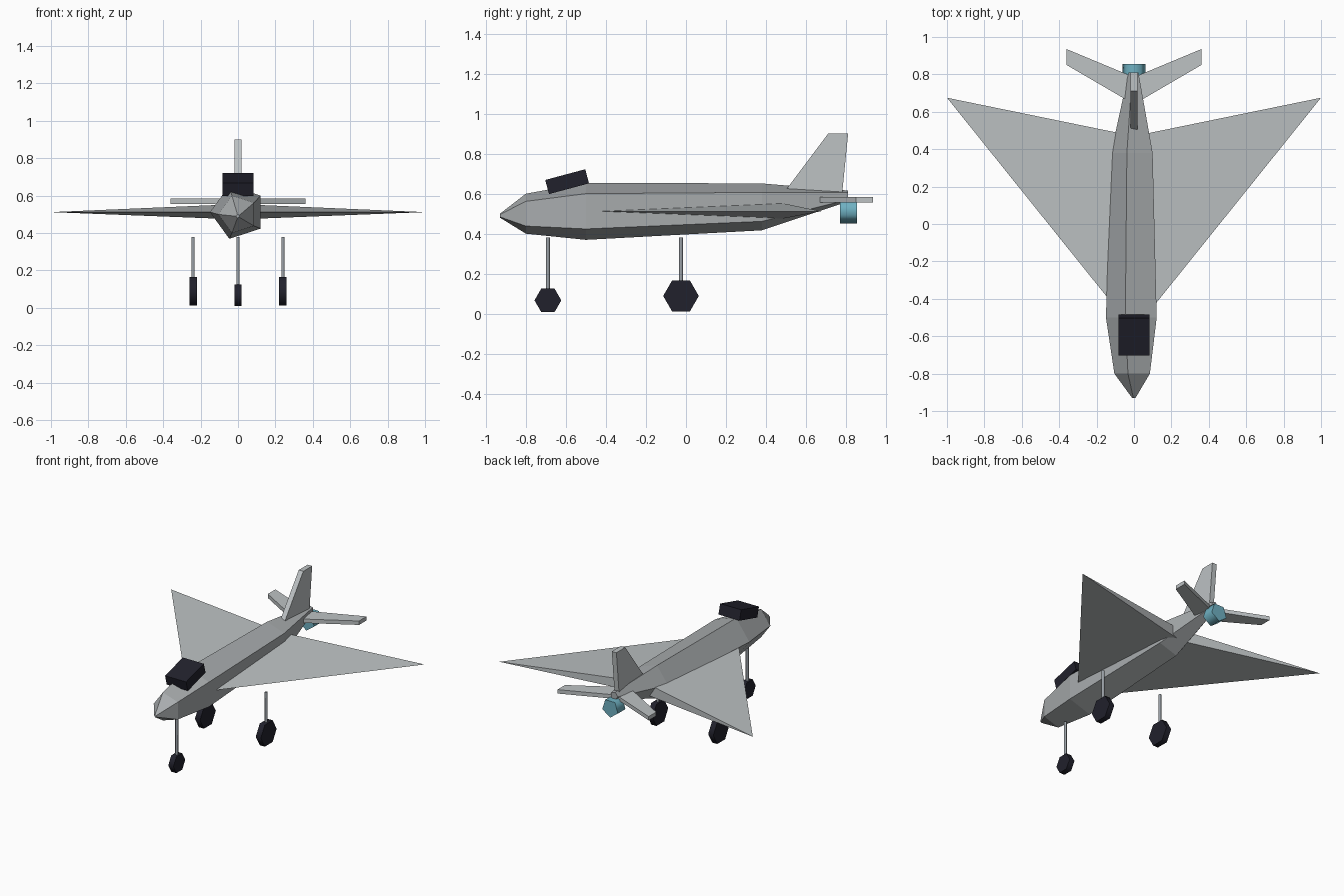
import bpy, bmesh
from math import sin, cos, pi, radians
from mathutils import Matrix, Vector

default = bpy.data.objects.get("Cube")
if default:
    bpy.data.objects.remove(default, do_unlink=True)


def material(name, rgb):
    m = bpy.data.materials.new(name)
    m.use_nodes = True
    m.diffuse_color = (*rgb, 1)
    m.node_tree.nodes["Principled BSDF"].inputs["Base Color"].default_value = (*rgb, 1)
    return m


HULL = material("hull grey", (0.39, 0.41, 0.42))
PANEL = material("light grey", (0.51, 0.54, 0.55))
METAL = material("strut grey", (0.33, 0.36, 0.39))
DARK = material("near black", (0.015, 0.015, 0.025))
TEAL = material("teal", (0.16, 0.44, 0.54))


def finish(name, bm, mat):
    bmesh.ops.recalc_face_normals(bm, faces=bm.faces[:])
    mesh = bpy.data.meshes.new(name)
    bm.to_mesh(mesh)
    bm.free()
    mesh.materials.append(mat)
    obj = bpy.data.objects.new(name, mesh)
    bpy.context.collection.objects.link(obj)
    return obj


def cylinder(name, sides, radius, depth, rotation, centre, mat):
    """Few-sided cylinder with smooth sides and flat caps."""
    bm = bmesh.new()
    bmesh.ops.create_cone(bm, cap_ends=True, segments=sides, radius1=radius,
                          radius2=radius, depth=depth)
    for f in bm.faces:
        f.smooth = abs(f.normal.z) < 0.5
    bmesh.ops.transform(bm, verts=bm.verts, matrix=Matrix.Translation(centre) @ rotation)
    return finish(name, bm, mat)


def slab(name, outline, offset, mat):
    """Flat plate: an outline pushed out along the offset, centred on it."""
    bm = bmesh.new()
    half = Vector(offset) / 2
    face = bm.faces.new([bm.verts.new(Vector(p) - half) for p in outline])
    new = bmesh.ops.extrude_face_region(bm, geom=[face])["geom"]
    bmesh.ops.translate(bm, vec=offset,
                        verts=[v for v in new if isinstance(v, bmesh.types.BMVert)])
    return finish(name, bm, mat)


# Fuselage: five-sided rings (y, centre z, radius) joined nose to tail
stations = [(-0.93, 0.49, 0.01), (-0.80, 0.50, 0.105), (-0.50, 0.512, 0.15),
            (0.38, 0.534, 0.123), (0.81, 0.588, 0.029)]
bm = bmesh.new()
rings = [[bm.verts.new((r * cos(pi + i * 2 * pi / 5), y, z + r * sin(pi + i * 2 * pi / 5)))
          for i in range(5)] for y, z, r in stations]
for a, b in zip(rings, rings[1:]):
    for i in range(5):
        j = (i + 1) % 5
        bm.faces.new((a[i], a[j], b[j], b[i]))
bm.faces.new(rings[0])
bm.faces.new(rings[-1])
finish("fuselage", bm, HULL)

# Wings and tailplanes, mirrored by side
for side, s in (("left", 1), ("right", -1)):
    bm = bmesh.new()
    root = [bm.verts.new(p) for p in ((0, -0.57, 0.512), (0, 0.47, 0.555), (0, 0.47, 0.473))]
    tip = bm.verts.new((s, 0.675, 0.512))
    bm.faces.new(root)
    for i in range(3):
        bm.faces.new((root[i], root[(i + 1) % 3], tip))
    finish(side + "_wing", bm, PANEL)

    slab(side + "_tailplane",
         [(0, 0.64, 0.57), (0.36 * s, 0.85, 0.57), (0.36 * s, 0.935, 0.57), (0, 0.785, 0.57)],
         (0, 0, 0.028), PANEL)

# Tail fin
slab("tail_fin", [(0, 0.50, 0.62), (0, 0.71, 0.90), (0, 0.81, 0.90), (0, 0.78, 0.60)],
     (0.036, 0, 0), PANEL)

# Tilted cockpit block
bm = bmesh.new()
bmesh.ops.create_cube(bm, size=1, matrix=Matrix.Translation((0, -0.594, 0.66))
                      @ Matrix.Rotation(radians(15), 4, "X")
                      @ Matrix.Diagonal((0.166, 0.207, 0.073, 1)))
finish("cockpit", bm, DARK)

# Exhaust: five-sided, one corner pointing to the left
to_y = Matrix.Rotation(radians(-90), 4, "X")
turn = Matrix.Rotation(radians(90), 4, "Y")
cylinder("exhaust", 5, 0.065, 0.085, to_y @ Matrix.Rotation(0, 4, "Z"),
         (0, 0.813, 0.515), TEAL)

# Landing gear: hexagonal wheels with a corner down, on thin struts
upright = Matrix.Identity(4)
for name, x, y, r in (("nose", 0, -0.69, 0.067), ("left", 0.24, -0.025, 0.089),
                      ("right", -0.24, -0.025, 0.089)):
    cylinder(name + "_wheel", 6, r, 0.04, turn @ Matrix.Rotation(pi / 2, 4, "Z")
             @ Matrix.Rotation(pi / 6, 4, "Z"), (x, y, r), DARK)
    cylinder(name + "_strut", 6, 0.01, 0.38 - r, upright, (x, y, (0.38 + r) / 2), METAL)
